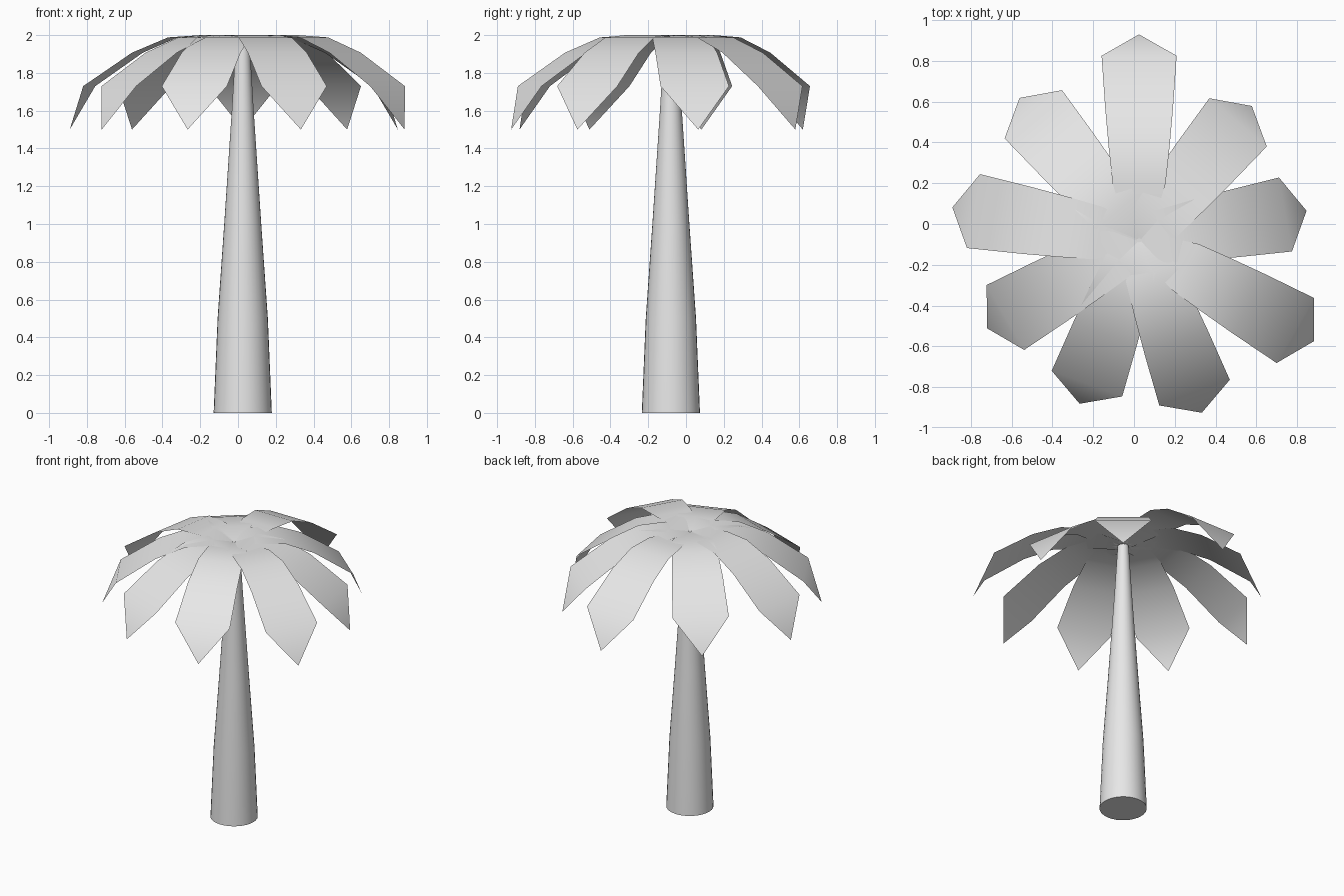
import bpy, bmesh, math
from mathutils import Matrix, Vector

cube = bpy.data.objects.get("Cube")
if cube:
    bpy.data.objects.remove(cube, do_unlink=True)

AXIS = Vector((0.025, -0.08, 0.0))   # trunk axis

grey = bpy.data.materials.new("light_grey")
grey.use_nodes = True
GREY = (0.8, 0.8, 0.8, 1.0)
grey.diffuse_color = GREY
grey.node_tree.nodes["Principled BSDF"].inputs["Base Color"].default_value = GREY


def finish(name, bm, angle):
    mesh = bpy.data.meshes.new(name)
    bm.to_mesh(mesh)
    bm.free()
    mesh.materials.append(grey)
    obj = bpy.data.objects.new(name, mesh)
    bpy.context.collection.objects.link(obj)
    obj.location = AXIS
    bpy.ops.object.select_all(action='DESELECT')
    obj.select_set(True)
    bpy.context.view_layer.objects.active = obj
    bpy.ops.object.shade_smooth_by_angle(angle=math.radians(angle))
    return obj


# Tapered round trunk, lofted through (height, radius) rings
SIDES = 32
bm = bmesh.new()
rings = []
for z, r in [(0, 0.154), (0.5, 0.133), (1.0, 0.098), (1.6, 0.058), (1.97, 0.036)]:
    rings.append([bm.verts.new((r * math.cos(a), r * math.sin(a), z))
                  for a in (math.tau * i / SIDES for i in range(SIDES))])
for low, high in zip(rings, rings[1:]):
    for i in range(SIDES):
        j = (i + 1) % SIDES
        bm.faces.new((low[i], low[j], high[j], high[i]))
bm.faces.new(rings[0][::-1])
bm.faces.new(rings[-1])
finish("trunk", bm, 40)

# Leaf cross-sections: (distance back from the tip, height, half width)
LEAF = [(0.73, 1.995, 0.13), (0.555, 1.988, 0.149), (0.364, 1.907, 0.166), (0.105, 1.73, 0.184)]
# Distance of each leaf tip from the trunk axis, every 40 degrees from the back
REACH = [1.01, 0.86, 0.834, 0.99, 0.90, 0.853, 0.862, 0.93, 0.912]

for n, reach in enumerate(REACH):
    bm = bmesh.new()
    sections = [(0.01, 1.975, 0.05)]
    sections += [(reach - back, z, w) for back, z, w in LEAF]
    sections[1] = (sections[1][0], 2.0, sections[1][2])
    pairs = [(bm.verts.new((r, -w, z)), bm.verts.new((r, w, z))) for r, z, w in sections]
    for (a, b), (c, d) in zip(pairs, pairs[1:]):
        bm.faces.new((a, c, d, b))
    # Pointed end
    tip = bm.verts.new((reach, 0, 1.5))
    bm.faces.new((pairs[-1][0], tip, pairs[-1][1]))
    turn = Matrix.Rotation(math.radians(90 - 40 * n), 3, 'Z')
    bmesh.ops.transform(bm, matrix=turn.to_4x4(), verts=bm.verts)
    finish(f"leaf_{n + 1}", bm, 60)
